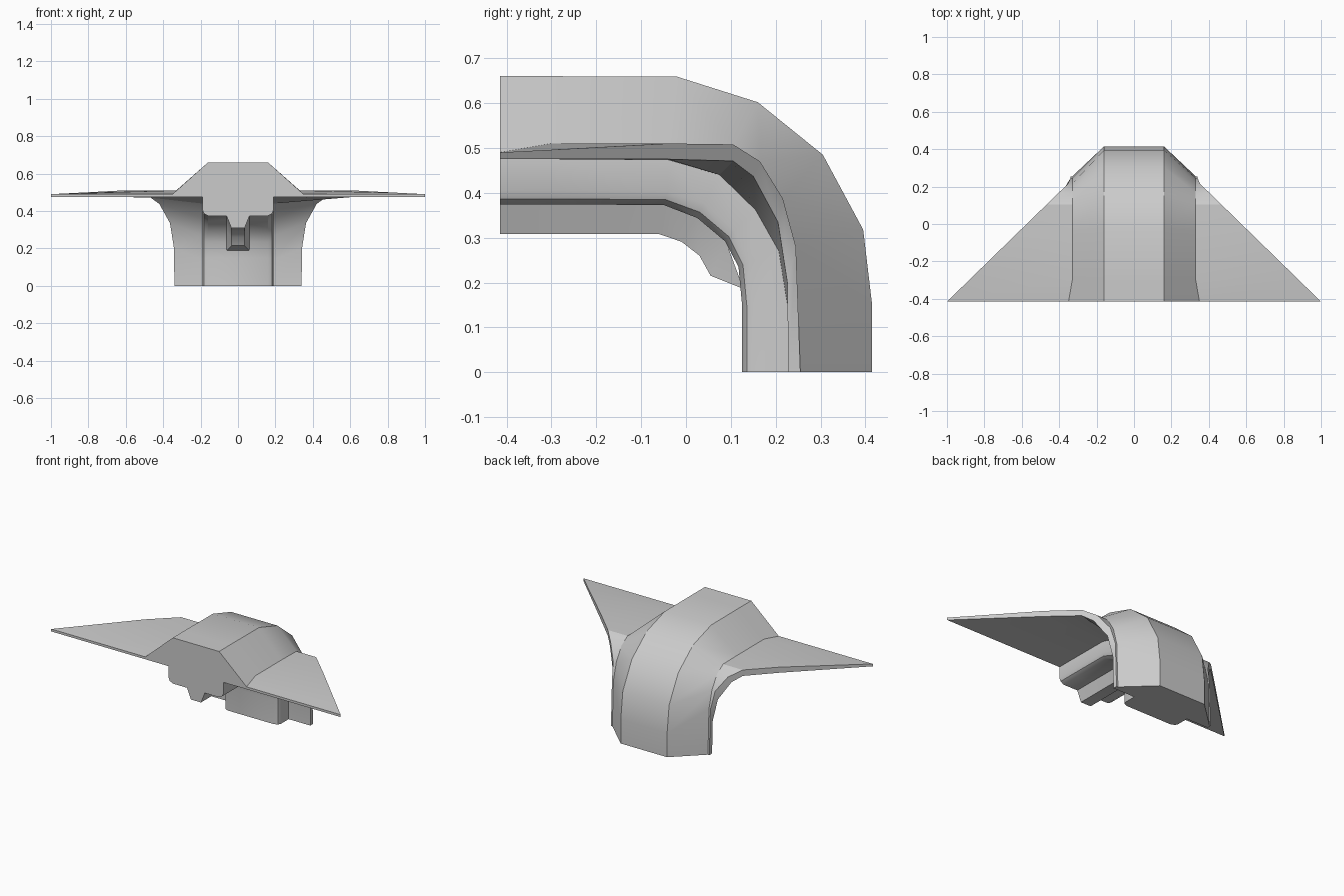
import bpy, bmesh, math

if "Cube" in bpy.data.objects:
    bpy.data.objects.remove(bpy.data.objects["Cube"])

# Rails in the (y, z) plane, all sharing the same eight stations
ridge = [(-.415, .66), (-.3, .66), (-.02, .659), (.16, .602), (.305, .485), (.395, .318), (.415, .15), (.415, 0)]
seam = [(-.415, .49), (-.3, .51), (-.04, .51), (.105, .508), (.165, .47), (.216, .387), (.245, .28), (.255, 0)]
wing_top = [(-.415, .49), (-.3, .496)] + seam[2:]
wing_under = [(-.415, .475), (-.3, .475), (-.04, .475), (.105, .471), (.15, .437), (.205, .335), (.226, .2), (.228, 0)]
rib_root = [(-.415, .475), (-.3, .475), (-.04, .473), (.075, .44), (.155, .362), (.207, .27), (.228, .14), (.228, 0)]
rib_side = [(-.415, .405), (-.3, .405), (-.04, .403), (.04, .376), (.108, .318), (.142, .245), (.152, .14), (.152, 0)]
rib_low = [(-.415, .374), (-.3, .374), (-.05, .373), (.025, .344), (.087, .292), (.117, .235), (.125, .15), (.125, 0)]


def reach(p):
    """Half width of the wing, cut diagonally in plan."""
    return max(.34, .574 - 1.026 * p[0])


def loft(name, rings):
    """Mirror each half ring across x = 0, bridge the rings and cap the ends."""
    bm = bmesh.new()
    loops = []
    for half in rings:
        full = half + [(-x, y, z) for x, y, z in reversed(half)]
        loops.append([bm.verts.new(p) for p in full])
    n = len(loops[0])
    for a, b in zip(loops, loops[1:]):
        for i in range(n):
            j = (i + 1) % n
            bm.faces.new((a[i], a[j], b[j], b[i]))
    bm.faces.new(loops[0])
    bm.faces.new(loops[-1][::-1])
    bmesh.ops.recalc_face_normals(bm, faces=bm.faces)
    me = bpy.data.meshes.new(name)
    bm.to_mesh(me)
    bm.free()
    ob = bpy.data.objects.new(name, me)
    bpy.context.collection.objects.link(ob)
    bpy.ops.object.select_all(action='DESELECT')
    ob.select_set(True)
    bpy.context.view_layer.objects.active = ob
    bpy.ops.object.shade_smooth_by_angle(angle=math.radians(30))
    return ob


# Curved rib with its raised cover and tapering side wings
rings = []
for k in range(8):
    wt, wu = wing_top[k], wing_under[k]
    rings.append([
        (.16, *ridge[k]),
        (.35 if k == 0 else .33, *seam[k]),
        (reach(wt), *wt),
        (reach(wu), *wu),
        (.19, *rib_root[k]),
        (.19, *rib_side[k]),
        (.182, *[a * .4 + b * .6 for a, b in zip(rib_side[k], rib_low[k])]),
        (.16, *rib_low[k]),
    ])
loft("vault_rib", rings)

# Narrow keel under the rib, ending against its vertical leg
keel_tip = [(-.415, .308), (-.06, .308), (-.01, .291), (.03, .26), (.055, .215)]
keel_root = [(-.415, .376), (-.05, .375), (.025, .346), (.089, .292), (.128, .186)]
loft("keel", [[(.062, *r), (.035, *t)] for r, t in zip(keel_root, keel_tip)])
